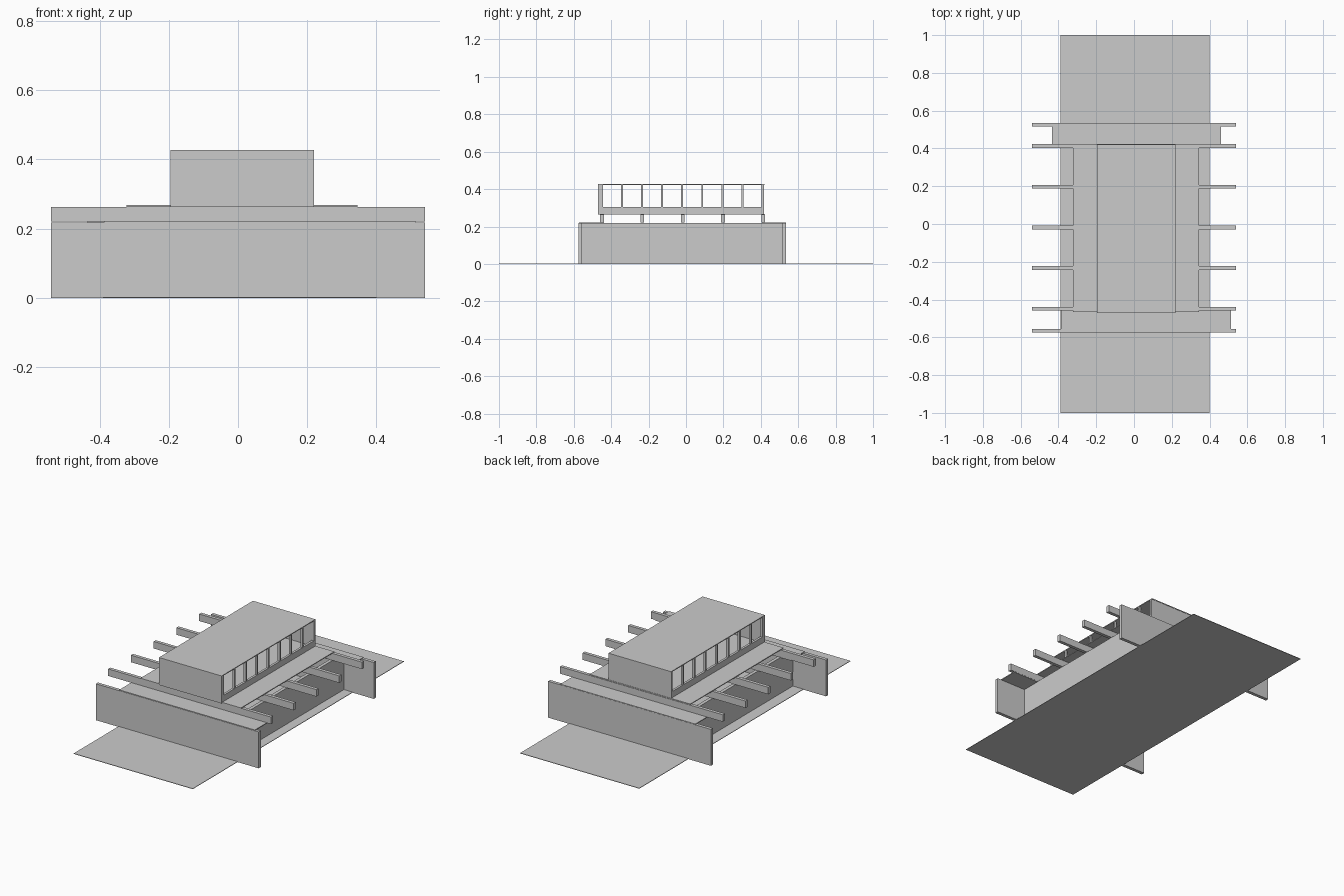
import bpy

if "Cube" in bpy.data.objects:
    bpy.data.objects.remove(bpy.data.objects["Cube"])


def box(name, x, y, z):
    """Axis-aligned box given as (min, max) ranges."""
    bpy.ops.mesh.primitive_cube_add(
        size=1, location=[(a + b) / 2 for a, b in (x, y, z)])
    ob = bpy.context.object
    ob.name = name
    ob.scale = [b - a for a, b in (x, y, z)]
    bpy.ops.object.transform_apply(location=False, rotation=False, scale=True)
    return ob


# Thin site slab
box("site_slab", (-0.39, 0.40), (-1, 1), (0, 0.003))

# Long end walls at front and back
box("front_wall", (-0.54, 0.54), (-0.575, -0.555), (0, 0.218))
box("back_wall", (-0.54, 0.54), (0.515, 0.535), (0, 0.218))

# Recessed side walls
box("left_wall", (-0.32, -0.30), (-0.555, 0.515), (0, 0.219))
box("right_wall", (0.322, 0.342), (-0.555, 0.515), (0, 0.219))

# Low roofs over the end bays
box("front_low_roof", (-0.387, 0.513), (-0.573, -0.44), (0.217, 0.222))
box("back_low_roof", (-0.435, 0.46), (0.41, 0.534), (0.217, 0.222))

# Cross beams running through the building
for i in range(5):
    y = -0.449 + i * 0.2155
    box(f"cross_beam_{i + 1}", (-0.54, 0.54), (y - 0.01, y + 0.01), (0.221, 0.263))

# Main roof resting on the beams
box("main_roof", (-0.322, 0.345), (-0.465, 0.42), (0.263, 0.268))

# Raised clerestory: end walls, sill bands, mullions, flat roof
x0, x1 = -0.195, 0.22
box("clerestory_front_wall", (x0, x1), (-0.47, -0.452), (0.263, 0.424))
box("clerestory_back_wall", (x0, x1), (0.41, 0.418), (0.263, 0.424))
for side, xa, xb in (("left", x0, x0 + 0.014), ("right", x1 - 0.014, x1)):
    box(f"{side}_sill_band", (xa, xb), (-0.452, 0.41), (0.266, 0.305))
    for i in range(9):
        y = -0.45 + i * 0.1074
        box(f"{side}_mullion_{i + 1}", (xa, xb), (y - 0.005, y + 0.005), (0.305, 0.424))
box("clerestory_roof", (x0, x1), (-0.47, 0.42), (0.423, 0.428))
